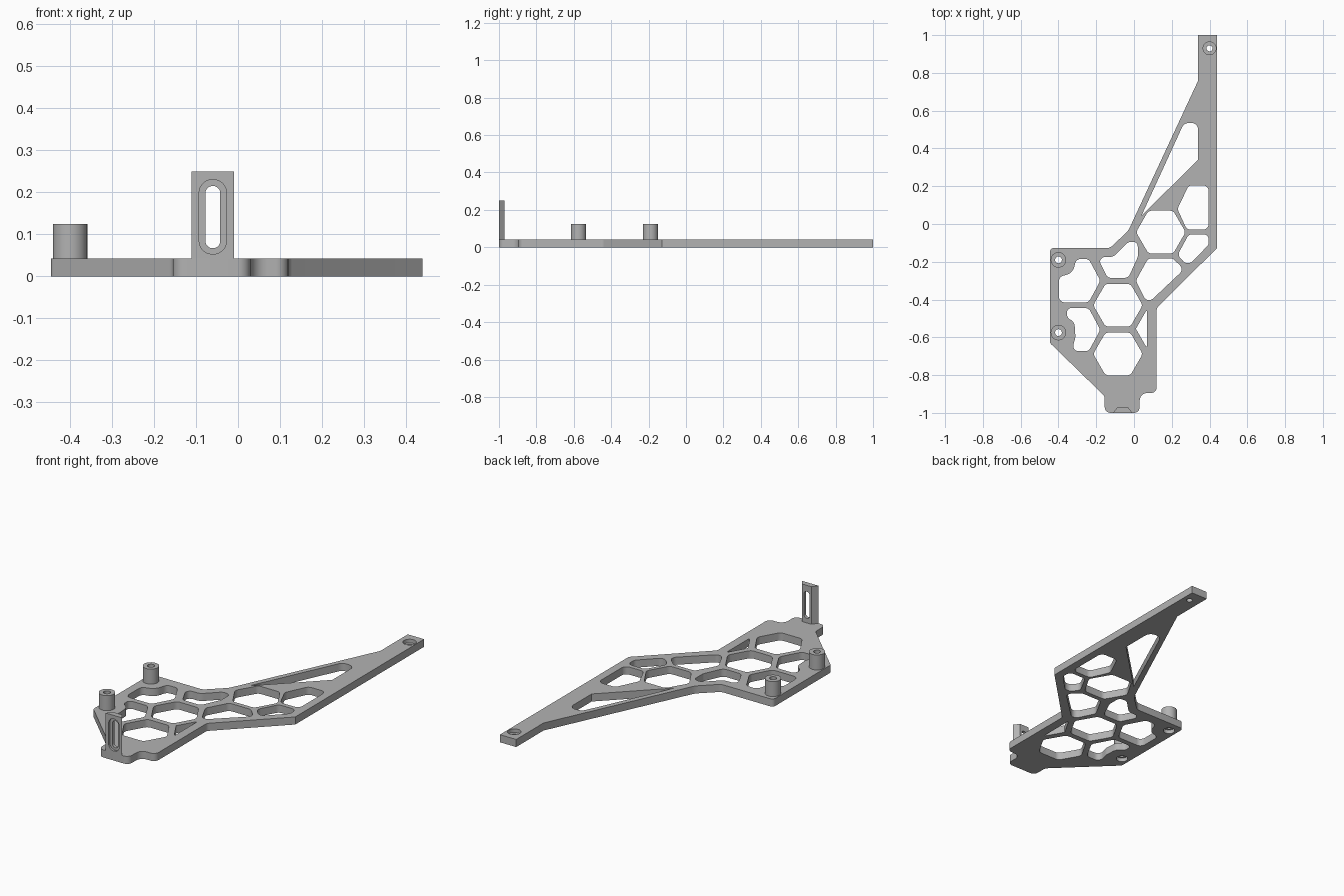
import bpy, bmesh
from math import pi, cos, sin, tan
from mathutils import Vector, Matrix

cube = bpy.data.objects.get("Cube")
if cube:
    bpy.data.objects.remove(cube, do_unlink=True)

grey = bpy.data.materials.new("plastic_grey")
grey.use_nodes = True
grey.diffuse_color = (0.45, 0.45, 0.45, 1)
grey.node_tree.nodes["Principled BSDF"].inputs["Base Color"].default_value = grey.diffuse_color


def fillet(points, radius, steps=6):
    """Round every corner; a point may carry its own radius as third value."""
    out, n = [], len(points)
    for i, p in enumerate(points):
        r = p[2] if len(p) > 2 else radius
        c = Vector(p[:2])
        a = Vector(points[i - 1][:2]) - c
        b = Vector(points[(i + 1) % n][:2]) - c
        half = a.angle(b) / 2
        cut = min(r / tan(half), a.length * 0.48, b.length * 0.48)
        if r == 0 or half > 1.55:
            out.append(c)
            continue
        r = cut * tan(half)
        a.normalize()
        b.normalize()
        centre = c + (a + b).normalized() * (r / sin(half))
        start, end = c + a * cut - centre, c + b * cut - centre
        sweep = start.angle_signed(end)
        for k in range(steps + 1):
            out.append(centre + Matrix.Rotation(-sweep * k / steps, 2) @ start)
    return out


def circle(x, y, r, n=32):
    return [Vector((x + r * cos(2 * pi * k / n), y + r * sin(2 * pi * k / n))) for k in range(n)]


def slot(r, low, high):
    return fillet([(-r, low), (r, low), (r, high), (-r, high)], r * 0.999, 10)


def extruded(name, loops, z0, z1):
    """Solid from an outer loop with any holes, between two heights."""
    curve = bpy.data.curves.new(name, 'CURVE')
    curve.dimensions, curve.fill_mode = '2D', 'BOTH'
    curve.extrude = (z1 - z0) / 2
    for loop in loops:
        s = curve.splines.new('POLY')
        s.points.add(len(loop) - 1)
        for sp, p in zip(s.points, loop):
            sp.co = (p[0], p[1], 0, 1)
        s.use_cyclic_u = True
    temp = bpy.data.objects.new(name + "_profile", curve)
    bpy.context.collection.objects.link(temp)
    mesh = bpy.data.meshes.new_from_object(
        temp.evaluated_get(bpy.context.evaluated_depsgraph_get()))
    bpy.data.objects.remove(temp, do_unlink=True)
    bm = bmesh.new()
    bm.from_mesh(mesh)
    bmesh.ops.remove_doubles(bm, verts=bm.verts, dist=0.0001)
    bmesh.ops.recalc_face_normals(bm, faces=bm.faces)
    bmesh.ops.translate(bm, verts=bm.verts, vec=(0, 0, (z0 + z1) / 2))
    bm.to_mesh(mesh)
    bm.free()
    mesh.name = name
    mesh.materials.clear()
    mesh.materials.append(grey)
    obj = bpy.data.objects.new(name, mesh)
    bpy.context.collection.objects.link(obj)
    bpy.ops.object.select_all(action='DESELECT')
    obj.select_set(True)
    bpy.context.view_layer.objects.active = obj
    bpy.ops.object.shade_smooth_by_angle(angle=0.6)
    return obj


THICK = 0.042
STANDOFFS = [(-0.4, -0.19), (-0.4, -0.575)]
TIP = (0.4, 0.93)

# Plate outline
outline = fillet([
    (0.34, 1), (0.44, 1), (0.44, -0.127), (0.12, -0.445, 0.03), (0.12, -0.895, 0.03),
    (0.03, -0.895, 0.04), (0.03, -1, 0.03), (-0.155, -1, 0.03), (-0.155, -0.912, 0.03),
    (-0.445, -0.63, 0.02), (-0.445, -0.127, 0.02), (-0.127, -0.127, 0.04),
    (-0.03, -0.035, 0.1), (0.34, 0.76)], 0)

# Honeycomb openings: two full cells down the middle, one further right
hexes = [[(x + 0.131 * cos(k * pi / 3), y + 0.131 * sin(k * pi / 3)) for k in range(6)]
         for x, y in [(-0.085, -0.43), (-0.085, -0.688), (0.142, -0.043)]]
# Cells trimmed by the rim and the standoff bosses
trimmed = [
    [(0.29, 0.205), (0.395, 0.205), (0.395, -0.03), (0.28, -0.03), (0.23, 0.08)],
    [(-0.305, -0.185), (-0.24, -0.185), (-0.178, -0.3), (-0.24, -0.415), (-0.397, -0.415),
     (-0.397, -0.28), (-0.325, -0.26, 0.06)],
    [(-0.355, -0.445), (-0.24, -0.445), (-0.178, -0.56), (-0.24, -0.673), (-0.33, -0.673),
     (-0.31, -0.6, 0.06), (-0.315, -0.52, 0.06), (-0.355, -0.495)],
    [(-0.195, -0.175), (-0.11, -0.175, 0.05), (-0.03, -0.095), (0.02, -0.095),
     (0.02, -0.175), (-0.03, -0.285), (-0.14, -0.285)],
    [(0.075, -0.182), (0.205, -0.182), (0.265, -0.24), (0.09, -0.405), (0.06, -0.4),
     (0.01, -0.3)],
    [(0.29, -0.055), (0.395, -0.055), (0.395, -0.11), (0.3, -0.207), (0.27, -0.207),
     (0.23, -0.165)]]
cells = [fillet(h, 0.03) for h in hexes + trimmed]
# Long arm opening and the sliver beside the middle cells
arm_gap = fillet([(0.04, 0.045, 0), (0.265, 0.535), (0.34, 0.535), (0.34, 0.34, 0)], 0.04)
sliver = fillet([(0.07, -0.45), (0.07, -0.66), (0.01, -0.555)], 0.004)
bores = [circle(x, y, 0.03) for x, y in STANDOFFS] + [circle(*TIP, 0.034)]
extruded("base_plate", [outline, arm_gap, sliver] + cells + bores, 0, THICK)

# Standoffs over recessed bores
for side, (x, y) in zip(("rear", "front"), STANDOFFS):
    extruded(side + "_standoff", [circle(x, y, 0.041), circle(x, y, 0.018)], 0.022, 0.125)

# Floor of the counterbored hole at the arm tip
extruded("arm_tip_hole_floor", [circle(*TIP, 0.034), circle(*TIP, 0.016)], 0, 0.022)

# Upright slotted tab: grooved front layer and slotted back layer, narrowing rearward
DEPTH, GROOVE = 0.03, 0.012
rect = [(-0.051, THICK), (0.051, THICK), (0.051, 0.25), (-0.051, 0.25)]
for name, hole, d0, d1 in [("tab_front", slot(0.0325, 0.053, 0.23), 0, GROOVE),
                           ("tab_back", slot(0.0175, 0.067, 0.215), GROOVE, DEPTH)]:
    tab = extruded(name, [rect, hole], -d1, -d0)
    for v in tab.data.vertices:
        if abs(v.co.x) > 0.05:
            v.co.x *= 1 + 0.45 * v.co.z / DEPTH
    tab.data.transform(Matrix.Translation((-0.06, -1, 0)) @ Matrix.Rotation(pi / 2, 4, 'X'))
